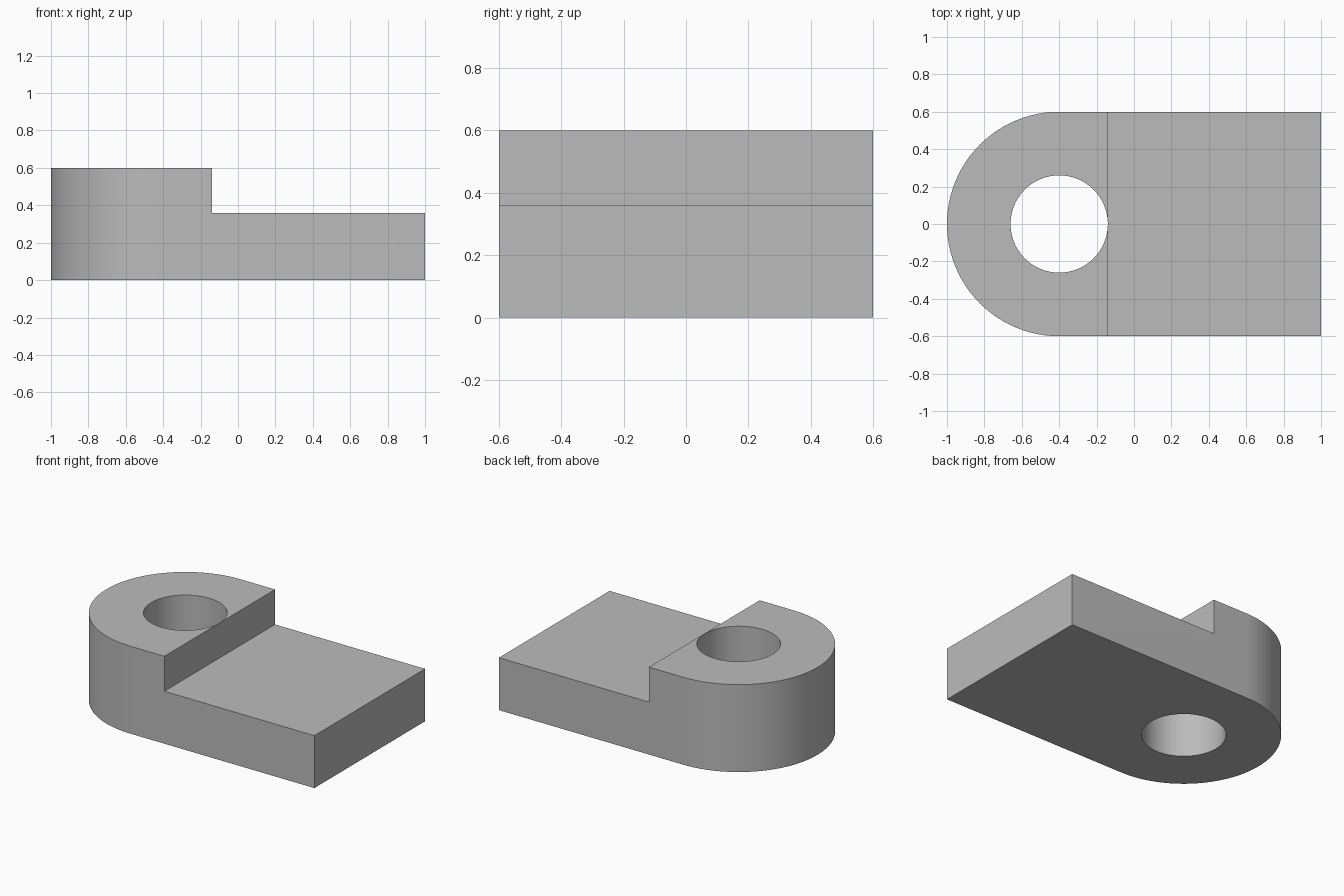
import bpy
import math

if "Cube" in bpy.data.objects:
    bpy.data.objects.remove(bpy.data.objects["Cube"], do_unlink=True)

HALF_WIDTH, HEIGHT, PLATE_HEIGHT = 0.6, 0.6, 0.36
HOLE_X, HOLE_RADIUS = -0.4, 0.26
STEP_X = -0.139
SEGMENTS = 96

grey = bpy.data.materials.new("plain grey")
grey.use_nodes = True
colour = (0.5, 0.5, 0.5, 1)
grey.diffuse_color = colour
grey.node_tree.nodes["Principled BSDF"].inputs["Base Color"].default_value = colour


def extrude_outline(name, outline, height):
    """Prism standing on the ground from a counter-clockwise outline."""
    n = len(outline)
    verts = [(x, y, z) for z in (0, height) for x, y in outline]
    faces = [list(range(n))[::-1], list(range(n, 2 * n))]
    faces += [(i, (i + 1) % n, (i + 1) % n + n, i + n) for i in range(n)]
    mesh = bpy.data.meshes.new(name)
    mesh.from_pydata(verts, [], faces)
    mesh.materials.append(grey)
    obj = bpy.data.objects.new(name, mesh)
    bpy.context.collection.objects.link(obj)
    return obj


def cut(target, cutter):
    """Subtract the cutter and remove it."""
    mod = target.modifiers.new("cut", "BOOLEAN")
    mod.operation = "DIFFERENCE"
    mod.solver = "EXACT"
    mod.object = cutter
    bpy.context.view_layer.objects.active = target
    bpy.ops.object.modifier_apply(modifier=mod.name)
    bpy.data.objects.remove(cutter, do_unlink=True)


# Full-height block with a rounded end
half = SEGMENTS // 2
arc = [(HOLE_X + HALF_WIDTH * math.cos(a), HALF_WIDTH * math.sin(a))
       for a in (math.pi / 2 + math.pi * i / half for i in range(half + 1))]
bracket = extrude_outline("stepped_bracket", arc + [(1, -HALF_WIDTH), (1, HALF_WIDTH)], HEIGHT)

# Step that leaves the lower plate
bpy.ops.mesh.primitive_cube_add(size=2, location=(STEP_X + 1.5, 0, PLATE_HEIGHT + 1))
step_cutter = bpy.context.object
step_cutter.name = "step_cutter"
step_cutter.scale.x = 1.5
step_cutter.hide_render = True
cut(bracket, step_cutter)

# Round hole through the boss
bpy.ops.mesh.primitive_cylinder_add(vertices=SEGMENTS, radius=HOLE_RADIUS, depth=2,
                                    location=(HOLE_X, 0, HEIGHT / 2))
hole_cutter = bpy.context.object
hole_cutter.name = "hole_cutter"
hole_cutter.hide_render = True
cut(bracket, hole_cutter)

# Smooth the curved walls only
bpy.ops.object.select_all(action="DESELECT")
bracket.select_set(True)
bpy.context.view_layer.objects.active = bracket
bpy.ops.object.shade_smooth_by_angle(angle=math.radians(30))
